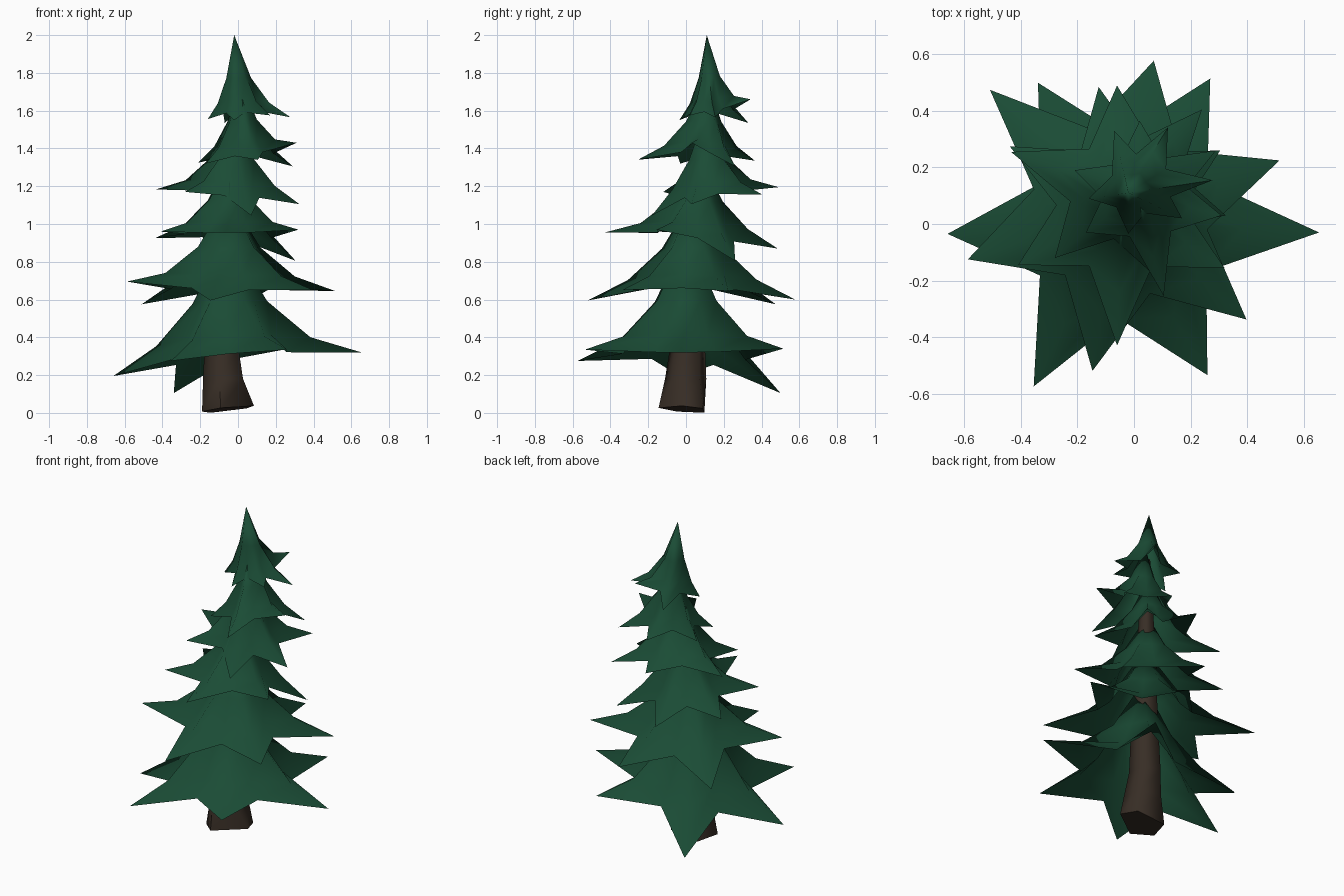
import bpy, bmesh, math
from mathutils import Vector

if "Cube" in bpy.data.objects:
    bpy.data.objects.remove(bpy.data.objects["Cube"])


def material(name, col):
    m = bpy.data.materials.new(name)
    m.diffuse_color = (*col, 1)
    m.use_nodes = True
    m.node_tree.nodes["Principled BSDF"].inputs["Base Color"].default_value = m.diffuse_color
    return m


GREEN = material("needle green", (0.0105, 0.072, 0.036))
BROWN = material("bark brown", (0.039, 0.027, 0.019))


def finish(bm, name, mat, angle):
    bmesh.ops.recalc_face_normals(bm, faces=bm.faces)
    me = bpy.data.meshes.new(name)
    bm.to_mesh(me)
    bm.free()
    me.materials.append(mat)
    ob = bpy.data.objects.new(name, me)
    bpy.context.collection.objects.link(ob)
    bpy.context.view_layer.objects.active = ob
    ob.select_set(True)
    bpy.ops.object.shade_smooth_by_angle(angle=math.radians(angle))
    ob.select_set(False)


def skirt(name, apex, tips):
    """Drooping open star: ridges run to the tips, valleys between them."""
    apex = Vector(apex)
    tips = [Vector(t) for t in tips]
    mean = sum(t.z for t in tips) / len(tips)
    bm = bmesh.new()
    top = bm.verts.new(apex)
    spokes = []
    # rows: distance from axis, height gained, how far levelled to the mean
    ridge = ((1, 0, 0), (0.62, 0.17, 0.55), (0.3, 0.47, 0.8))
    valley = ((0.61, 0.05, 0.6), (0.45, 0.2, 0.7), (0.28, 0.47, 0.85))
    for i, t in enumerate(tips):
        mid = (t + tips[(i + 1) % len(tips)]) / 2
        for end, rows in ((t, ridge), (mid, valley)):
            d = end - apex
            spoke = []
            for f, h, level in rows:
                base = end.z + (mean - end.z) * level
                spoke.append(bm.verts.new((apex.x + d.x * f, apex.y + d.y * f,
                                           base + (apex.z - base) * h)))
            spokes.append(spoke)
    for i, a in enumerate(spokes):
        b = spokes[(i + 1) % len(spokes)]
        for k in range(2):
            bm.faces.new((a[k], b[k], b[k + 1], a[k + 1]))
        bm.faces.new((a[2], b[2], top))
    finish(bm, name, GREEN, 100)


# Six layers of branches, bottom to top
skirt("branches_1", (-0.06, 0.01, 0.95), [
    (0.655, -0.03, 0.32), (0.27, 0.515, 0.34), (-0.34, 0.50, 0.105),
    (-0.66, -0.035, 0.195), (-0.355, -0.575, 0.275), (0.26, -0.535, 0.335)])
skirt("branches_2", (-0.05, 0.04, 1.15), [
    (0.515, 0.225, 0.645), (0.07, 0.578, 0.60), (-0.51, 0.475, 0.575),
    (-0.588, -0.125, 0.695), (-0.147, -0.52, 0.595), (0.398, -0.338, 0.65)])
skirt("branches_3", (-0.04, 0.07, 1.36), [
    (0.32, -0.155, 0.97), (0.305, 0.26, 0.805), (-0.125, 0.485, 0.87),
    (-0.44, 0.275, 0.925), (-0.41, -0.145, 0.96), (-0.06, -0.43, 0.955)])
skirt("branches_4", (-0.02, 0.10, 1.58), [
    (0.325, 0.03, 1.105), (0.24, 0.405, 1.155), (-0.06, 0.49, 1.195),
    (-0.435, 0.255, 1.183), (-0.28, -0.12, 1.17), (0.07, -0.18, 1.045)])
skirt("branches_5", (0.01, 0.11, 1.77), [
    (0.31, 0.03, 1.43), (0.29, 0.26, 1.305), (0.02, 0.365, 1.335),
    (-0.21, 0.19, 1.325), (-0.17, -0.03, 1.32), (0.105, -0.255, 1.34)])
skirt("branches_6", (-0.02, 0.11, 2.0), [
    (0.278, 0.155, 1.565), (0.12, 0.342, 1.66), (-0.07, 0.33, 1.535),
    (-0.16, 0.09, 1.555), (-0.02, -0.035, 1.55), (0.17, 0.02, 1.575)])

# Leaning, tapered five-sided trunk with an uneven, slightly tilted foot
bm = bmesh.new()
SIDES = 5
FOOT = (-105, -5, 45, 130, 195)
rings = []
for k, (x, y, z, r) in enumerate([
        (-0.055, -0.01, 0.02, 0.14), (-0.07, 0.0, 0.18, 0.115),
        (-0.08, 0.01, 0.35, 0.097), (-0.06, 0.03, 0.7, 0.08),
        (-0.045, 0.06, 1.05, 0.062), (-0.01, 0.10, 1.4, 0.04),
        (-0.015, 0.11, 1.7, 0.012)]):
    ring = []
    for i in range(SIDES):
        a = math.radians(FOOT[i] if k == 0 else -105 + 72 * i)
        tilt = 0.02 * math.cos(a + 0.6) if k == 0 else 0
        ring.append(bm.verts.new((x + r * math.cos(a), y + r * math.sin(a), z + tilt)))
    rings.append(ring)
for a, b in zip(rings, rings[1:]):
    for i in range(SIDES):
        j = (i + 1) % SIDES
        bm.faces.new((a[i], a[j], b[j], b[i]))
bm.faces.new(rings[0][::-1])
bm.faces.new(rings[-1])
finish(bm, "trunk", BROWN, 75)
